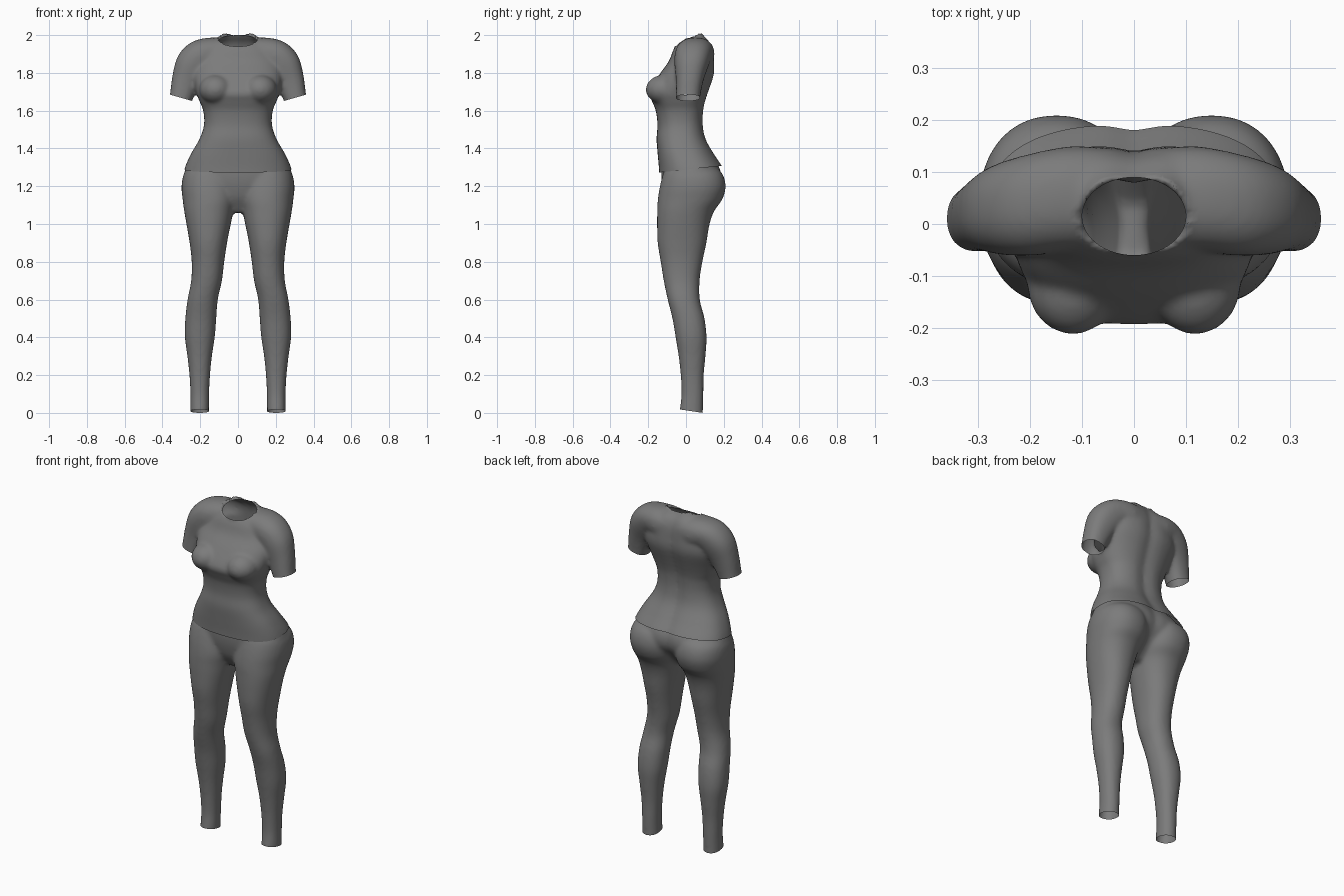
import bpy, bmesh, math
from mathutils import Vector, Matrix

if "Cube" in bpy.data.objects:
    bpy.data.objects.remove(bpy.data.objects["Cube"])

fabric = bpy.data.materials.new("grey_fabric")
fabric.diffuse_color = (0.2, 0.2, 0.2, 1)
fabric.use_nodes = True
fabric.node_tree.nodes["Principled BSDF"].inputs["Base Color"].default_value = fabric.diffuse_color


def spline(rows, steps=5):
    """Smoothly resample the section rows (Catmull-Rom)."""
    out = []
    for i in range(len(rows) - 1):
        quad = [rows[max(i - 1, 0)], rows[i], rows[i + 1], rows[min(i + 2, len(rows) - 1)]]
        for k in range(steps):
            t = k / steps
            out.append([0.5 * (2 * b + (c - a) * t + (2 * a - 5 * b + 4 * c - d) * t * t
                               + (3 * b - a - 3 * c + d) * t ** 3) for a, b, c, d in zip(*quad)])
    return out + [list(rows[-1])]


def loft(bm, rows, side=1, power=2.3, groove=0.0, segs=48):
    """Closed tube; row = centre x, centre z, half width, front y, back y, tilt."""
    rings = []
    for cx, cz, half, y0, y1, tilt in spline(rows):
        ring = []
        for i in range(segs):
            a = 2 * math.pi * i / segs
            c, s = math.cos(a), math.sin(a)
            u = half * math.copysign(abs(c) ** (2 / power), c)
            v = math.copysign(abs(s) ** (2 / power), s)
            y = (y0 + y1) / 2 + v * (y1 - y0) / 2
            if v > 0:
                y -= groove * math.exp(-(u / 0.04) ** 2)
            t = math.radians(tilt)
            ring.append(bm.verts.new((side * (cx + u * math.cos(t)), y, cz + u * math.sin(t))))
        rings.append(ring)
    for a, b in zip(rings, rings[1:]):
        for i in range(segs):
            j = (i + 1) % segs
            bm.faces.new((a[i], a[j], b[j], b[i]))
    bm.faces.new(rings[0])
    bm.faces.new(rings[-1])


def ball(bm, centre, radii):
    bmesh.ops.create_uvsphere(bm, u_segments=32, v_segments=20, radius=1,
                              matrix=Matrix.Translation(centre) @ Matrix.Diagonal((*radii, 1)))


def fuse(bm, name, voxel=0.01, rounds=8):
    """Blend overlapping volumes into one skin; return object and bmesh."""
    bmesh.ops.recalc_face_normals(bm, faces=bm.faces[:])
    mesh = bpy.data.meshes.new(name)
    bm.to_mesh(mesh)
    bm.free()
    obj = bpy.data.objects.new(name, mesh)
    bpy.context.collection.objects.link(obj)
    rem = obj.modifiers.new("blend", 'REMESH')
    rem.mode = 'VOXEL'
    rem.voxel_size = voxel
    smo = obj.modifiers.new("soften", 'SMOOTH')
    smo.factor = 0.5
    smo.iterations = rounds
    skin = bmesh.new()
    skin.from_object(obj, bpy.context.evaluated_depsgraph_get())
    obj.modifiers.clear()
    return obj, skin


def trim(bm, point, normal, keep=lambda c: True):
    """Open the skin by removing what lies beyond a plane."""
    faces = [f for f in bm.faces if keep(f.calc_center_median())]
    edges = {e for f in faces for e in f.edges}
    verts = {v for f in faces for v in f.verts}
    bmesh.ops.bisect_plane(bm, geom=faces + list(edges) + list(verts), plane_co=point,
                           plane_no=normal, clear_outer=True, dist=1e-5)


def finish(obj, bm):
    bm.to_mesh(obj.data)
    bm.free()
    obj.data.materials.clear()
    obj.data.materials.append(fabric)
    for p in obj.data.polygons:
        p.use_smooth = True
        p.material_index = 0


# Shirt: torso, bust and sleeves
torso = [(0, z, w, y0, y1, 0) for z, w, y0, y1 in (
    (1.20, .300, -.140, .235), (1.29, .284, -.143, .203), (1.37, .250, -.150, .152),
    (1.45, .204, -.156, .108), (1.525, .180, -.151, .094), (1.60, .184, -.160, .096),
    (1.65, .204, -.180, .106), (1.70, .222, -.193, .122), (1.79, .238, -.142, .151),
    (1.86, .222, -.092, .153), (1.92, .190, -.068, .148), (1.96, .140, -.045, .133),
    (1.99, .100, -.030, .108), (2.02, .085, -.030, .088))]
sleeve = [(.318, 1.61, .060, -.054, .072, 16), (.302, 1.668, .061, -.053, .074, 16),
          (.275, 1.76, .077, -.053, .092, 22), (.240, 1.84, .092, -.060, .118, 32),
          (.190, 1.89, .092, -.060, .136, 50), (.120, 1.90, .090, -.052, .150, 75),
          (.040, 1.90, .080, -.050, .145, 90)]
bm = bmesh.new()
loft(bm, torso, power=2.5, groove=.014)
for s in (1, -1):
    loft(bm, sleeve, s)
    ball(bm, (s * .118, -.115, 1.712), (.088, .098, .078))
shirt, bm = fuse(bm, "shirt")

# Hem and sleeve openings
trim(bm, Vector((0, -.14, 1.273)), Vector((0, .106, -1)))
for s in (1, -1):
    trim(bm, Vector((s * .301, 0, 1.668)), Vector((s * .276, 0, -.96)),
         lambda c: c.x * s > .232 and c.z > 1.5)

# Neck opening, with its rim drawn onto an ellipse
NX, NY, NC = .1, .075, .015
hole = [f for f in bm.faces if f.calc_center_median().z > 1.85
        and (f.calc_center_median().x / NX) ** 2 + ((f.calc_center_median().y - NC) / NY) ** 2 < 1]
bmesh.ops.delete(bm, geom=hole, context='FACES')
for v in bm.verts:
    if v.is_boundary and v.co.z > 1.85 and abs(v.co.x) < .15:
        r = math.hypot(v.co.x / NX, (v.co.y - NC) / NY)
        v.co.x /= r
        v.co.y = NC + (v.co.y - NC) / r
        v.co.z = 1.94 + .4 * (v.co.y + .06)
finish(shirt, bm)

# Leggings: pelvis and two legs
pelvis = [(0, z, w, y0, y1, 0) for z, w, y0, y1 in (
    (1.06, .050, -.060, .050), (1.09, .100, -.080, .085), (1.14, .200, -.108, .135),
    (1.20, .280, -.124, .180), (1.25, .289, -.130, .192), (1.30, .274, -.131, .180),
    (1.35, .248, -.138, .148), (1.40, .220, -.140, .118))]
leg = [((x0 + x1) / 2, z, (x1 - x0) / 2, y0, y1, 0) for z, x0, x1, y0, y1 in (
    (-.06, .154, .252, -.034, .090), (.02, .154, .252, -.032, .090), (.10, .153, .252, -.024, .092),
    (.20, .148, .257, -.028, .094), (.30, .138, .268, -.039, .103), (.40, .123, .281, -.055, .109),
    (.50, .115, .279, -.072, .098), (.60, .107, .267, -.097, .073), (.70, .085, .248, -.118, .072),
    (.80, .073, .245, -.134, .087), (.90, .058, .256, -.150, .108), (1.0, .038, .273, -.153, .125),
    (1.07, .023, .285, -.152, .150), (1.13, .004, .293, -.149, .192),
    (1.20, .000, .299, -.138, .210), (1.27, .010, .284, -.120, .190), (1.32, .050, .230, -.100, .130))]
bm = bmesh.new()
loft(bm, pelvis, groove=.012)
for s in (1, -1):
    loft(bm, leg, s, power=2.2)
leggings, bm = fuse(bm, "leggings")

# Waist and ankle openings
trim(bm, Vector((0, 0, 1.325)), Vector((0, -.1, 1)))
trim(bm, Vector((0, .09, 0)), Vector((0, -.15, -1)))
finish(leggings, bm)
